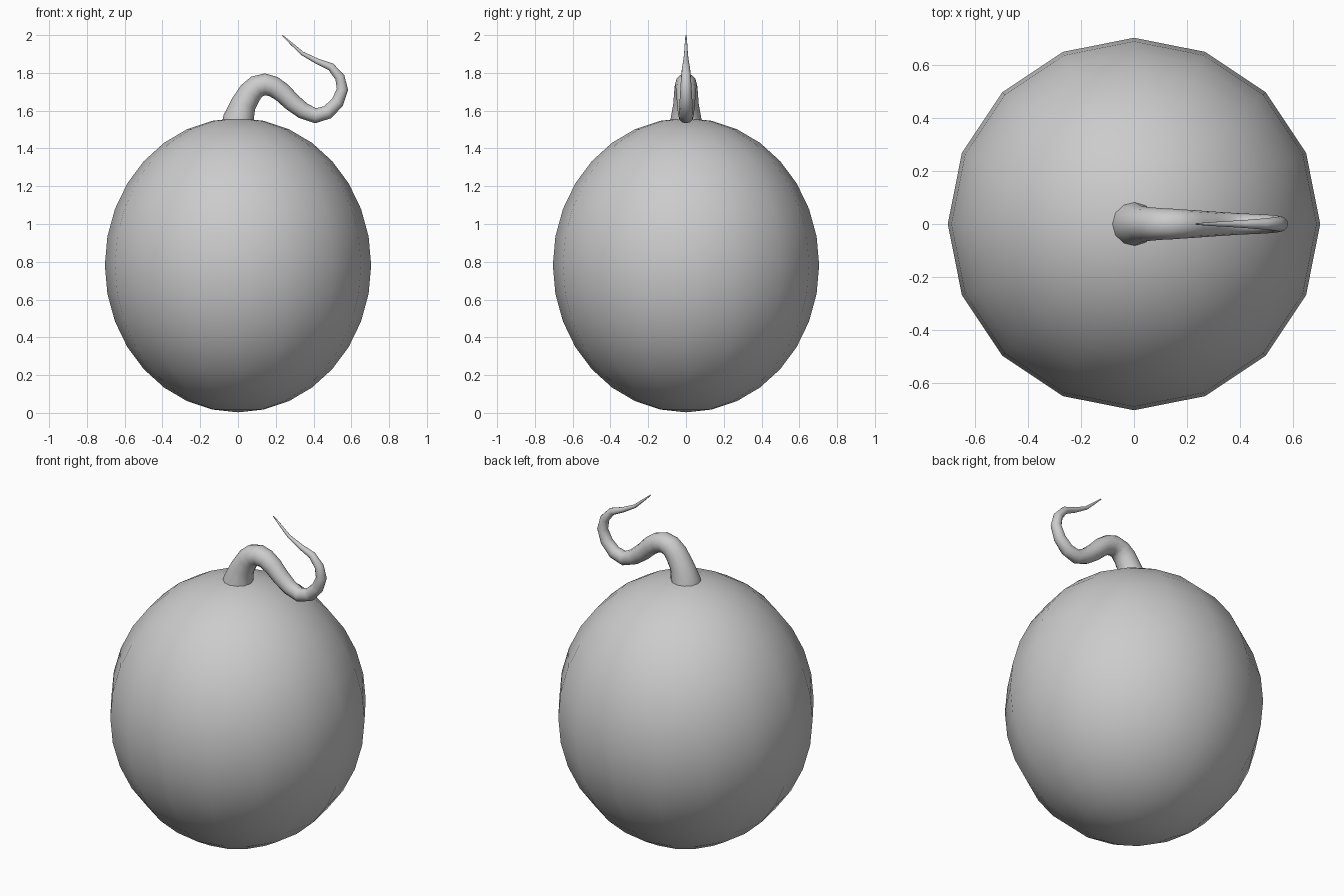
import bpy

if "Cube" in bpy.data.objects:
    bpy.data.objects.remove(bpy.data.objects["Cube"])

# Rounded body: low-poly sphere outline with smooth shading
bpy.ops.mesh.primitive_uv_sphere_add(segments=16, ring_count=16, radius=1, location=(0, 0, 0.782))
body = bpy.context.object
body.name = "body"
body.scale = (0.705, 0.705, 0.779)
bpy.ops.object.transform_apply(location=False, rotation=False, scale=True)
bpy.ops.object.shade_smooth()

# Curled stem: x, z, radius along the path
path = [
    (0.0, 1.53, 0.085), (0.003, 1.56, 0.081), (0.03, 1.637, 0.067), (0.066, 1.696, 0.063),
    (0.1, 1.728, 0.06), (0.143, 1.739, 0.058), (0.187, 1.728, 0.055),
    (0.233, 1.697, 0.052), (0.286, 1.645, 0.048), (0.344, 1.6, 0.044),
    (0.41, 1.573, 0.04), (0.475, 1.592, 0.037), (0.527, 1.645, 0.034),
    (0.553, 1.713, 0.03), (0.539, 1.777, 0.026), (0.492, 1.832, 0.021),
    (0.418, 1.862, 0.015), (0.339, 1.904, 0.01), (0.286, 1.952, 0.007),
    (0.235, 1.998, 0.003),
]
curve = bpy.data.curves.new("stem", 'CURVE')
curve.dimensions = '3D'
curve.bevel_depth = 1.0
curve.bevel_resolution = 4
curve.use_fill_caps = True
spline = curve.splines.new('POLY')
spline.points.add(len(path) - 1)
for point, (x, z, r) in zip(spline.points, path):
    point.co = (x, 0, z, 1)
    point.radius = r
stem = bpy.data.objects.new("stem", curve)
bpy.context.collection.objects.link(stem)

# Turn the stem into a smooth mesh
bpy.ops.object.select_all(action='DESELECT')
stem.select_set(True)
bpy.context.view_layer.objects.active = stem
bpy.ops.object.convert(target='MESH')
bpy.ops.object.shade_smooth()
